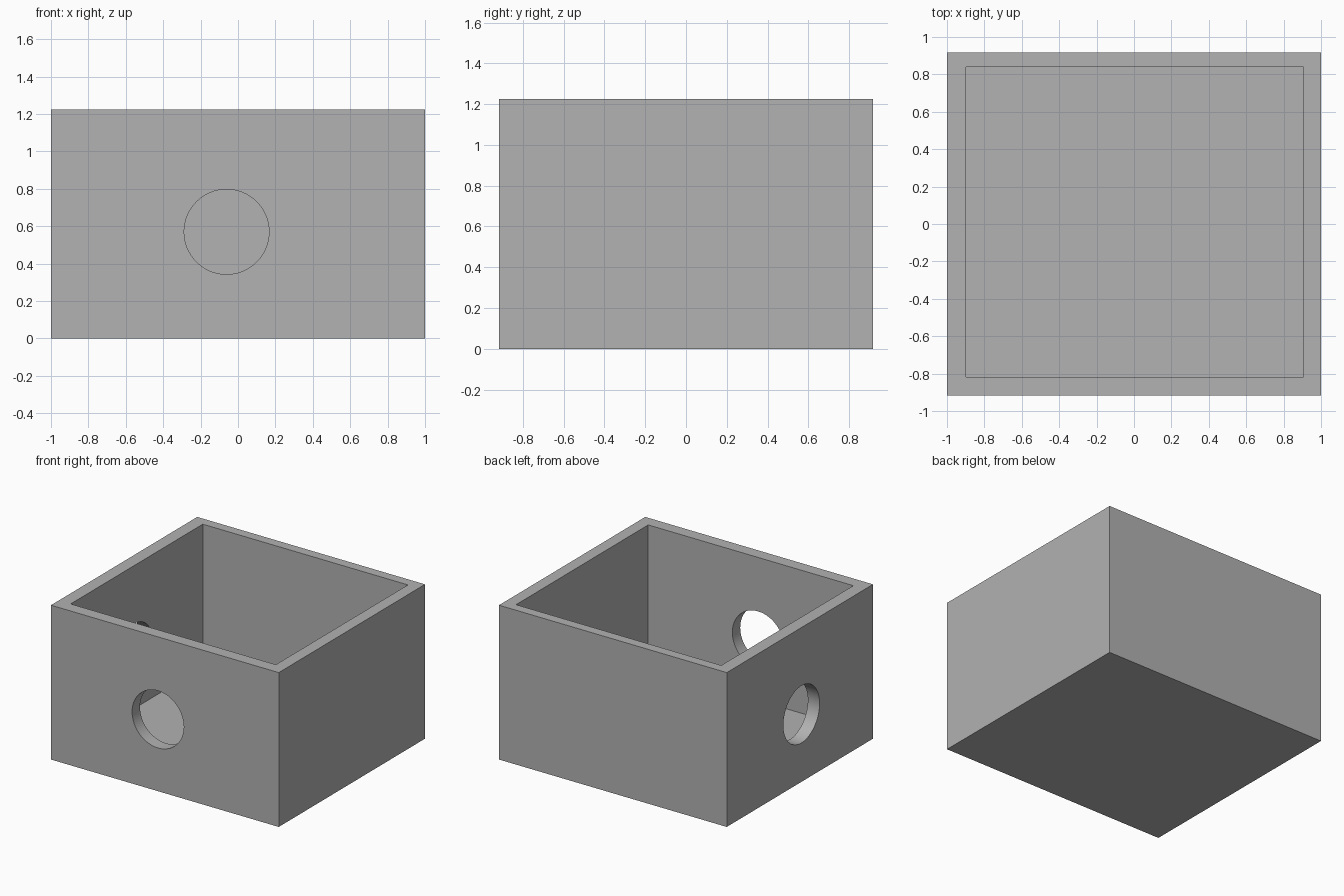
import bpy
import math
from mathutils import Vector

cube = bpy.data.objects.get("Cube")
if cube:
    bpy.data.objects.remove(cube, do_unlink=True)

grey = bpy.data.materials.new("plain grey")
grey.use_nodes = True
colour = (0.445, 0.445, 0.445, 1)
grey.diffuse_color = colour
grey.node_tree.nodes["Principled BSDF"].inputs["Base Color"].default_value = colour


def finish(name):
    obj = bpy.context.object
    obj.name = name
    obj.data.materials.append(grey)
    return obj


def box(name, low, high):
    low, high = Vector(low), Vector(high)
    bpy.ops.mesh.primitive_cube_add(size=1, location=(low + high) / 2)
    bpy.context.object.scale = high - low
    bpy.ops.object.transform_apply(location=False, rotation=False, scale=True)
    return finish(name)


def hole(name, location, rotation):
    bpy.ops.mesh.primitive_cylinder_add(vertices=64, radius=0.227, depth=0.4,
                                        location=location, rotation=rotation)
    return finish(name)


# Outer block, standing on the ground
height = 1.225
shell = box("open_box", (-1, -0.917, 0), (1, 0.917, height))

# Cavity and the round openings in the front and right walls
cutters = [
    box("cavity_cutter", (-0.897, -0.818, 0.09), (0.905, 0.839, height + 0.3)),
    hole("front_hole_cutter", (-0.061, -0.917, 0.57), (math.pi / 2, 0, 0)),
    hole("side_hole_cutter", (-1, -0.02, 0.536), (0, math.pi / 2, 0)),
]
for cutter in cutters:
    cutter.hide_render = True
    cutter.hide_set(True)
    cut = shell.modifiers.new(cutter.name, 'BOOLEAN')
    cut.operation = 'DIFFERENCE'
    cut.solver = 'EXACT'
    cut.object = cutter

# Apply the cuts, then discard the helpers
bpy.ops.object.select_all(action='DESELECT')
bpy.context.view_layer.objects.active = shell
shell.select_set(True)
for cutter in cutters:
    bpy.ops.object.modifier_apply(modifier=cutter.name)
    bpy.data.objects.remove(cutter, do_unlink=True)

# Smooth hole walls, sharp box edges
bpy.ops.object.shade_smooth_by_angle(angle=math.radians(30))
